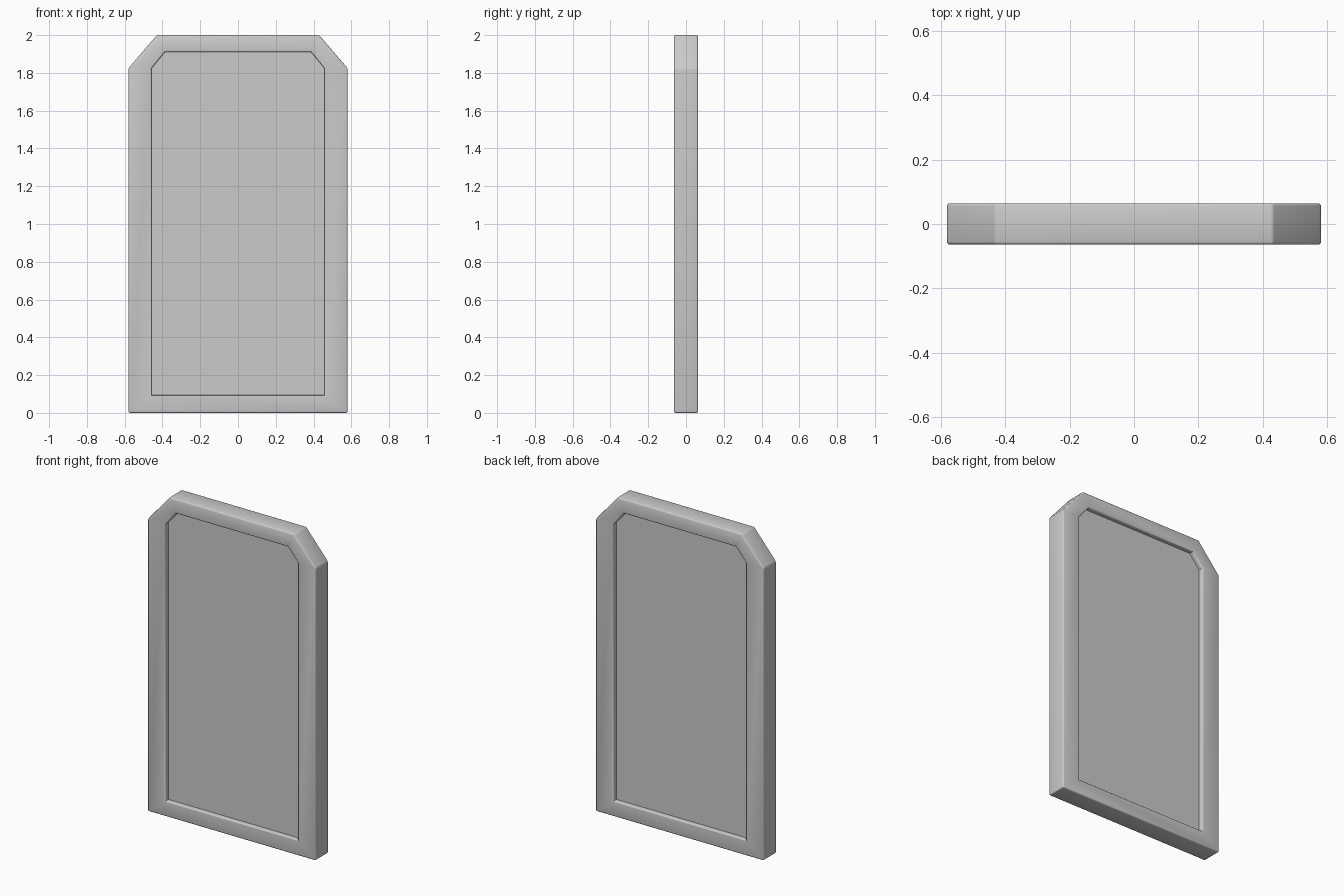
import bpy, bmesh

if "Cube" in bpy.data.objects:
    bpy.data.objects.remove(bpy.data.objects["Cube"])

HALF_DEPTH = 0.0635
RECESS = 0.03
BEVEL = 0.008


def outline(bm, half_w, z0, z1, cut_x, cut_z, y):
    """Rectangle with clipped top corners at depth y."""
    right = [(half_w, z0), (half_w, z1 - cut_z), (half_w - cut_x, z1)]
    pts = right + [(-x, z) for x, z in reversed(right)]
    return [bm.verts.new((x, y, z)) for x, z in pts]


def bridge(bm, a, b):
    n = len(a)
    for i in range(n):
        j = (i + 1) % n
        bm.faces.new((a[i], a[j], b[j], b[i]))


outer = (0.58, 0.0, 2.0, 0.15, 0.175)
inner = (0.457, 0.095, 1.91, 0.07, 0.085)

# Slab: recessed front panel, rim, outer sides, rim, recessed back panel
bm = bmesh.new()
floor_y = HALF_DEPTH - RECESS
rings = [
    outline(bm, *inner, -floor_y),
    outline(bm, *inner, -HALF_DEPTH),
    outline(bm, *outer, -HALF_DEPTH),
    outline(bm, *outer, HALF_DEPTH),
    outline(bm, *inner, HALF_DEPTH),
    outline(bm, *inner, floor_y),
]
for a, b in zip(rings, rings[1:]):
    bridge(bm, a, b)
bm.faces.new(rings[0])
bm.faces.new(rings[-1])
bmesh.ops.recalc_face_normals(bm, faces=bm.faces)

# Soften the rim lips and all outside edges, leaving panel floors crisp
outside = set(rings[2] + rings[3])
lips = [set(rings[1]), set(rings[4])]
soft = [e for e in bm.edges
        if all(v in outside for v in e.verts)
        or any(all(v in lip for v in e.verts) for lip in lips)]
bmesh.ops.bevel(bm, geom=soft, offset=BEVEL, offset_type='OFFSET',
                segments=3, profile=0.5, affect='EDGES', clamp_overlap=True)

mesh = bpy.data.meshes.new("framed_panel")
bm.to_mesh(mesh)
bm.free()
panel = bpy.data.objects.new("framed_panel", mesh)
bpy.context.collection.objects.link(panel)

bpy.context.view_layer.objects.active = panel
panel.select_set(True)
bpy.ops.object.shade_smooth_by_angle(angle=0.6)
